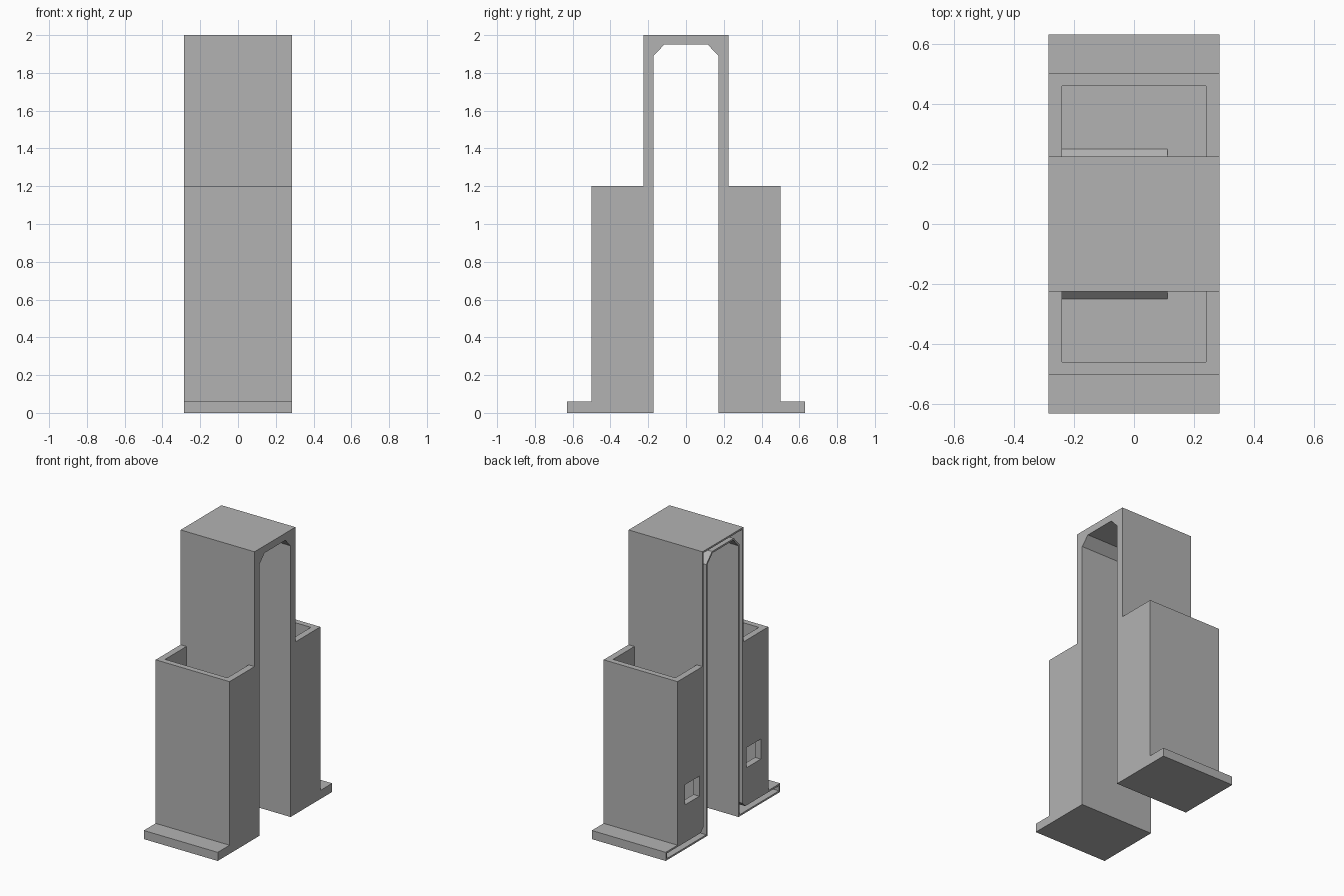
import bpy
import bmesh

cube = bpy.data.objects.get("Cube")
if cube:
    bpy.data.objects.remove(cube, do_unlink=True)

grey = bpy.data.materials.new("plain grey")
grey.use_nodes = True
grey.diffuse_color = (0.45, 0.45, 0.45, 1)
grey.node_tree.nodes["Principled BSDF"].inputs["Base Color"].default_value = grey.diffuse_color


def prism(name, outline, low, high, axis):
    """Extrude a (y, z) outline along x, or an (x, y) outline along z."""
    bm = bmesh.new()
    place = (lambda p: (low, *p)) if axis == "x" else (lambda p: (*p, low))
    face = bm.faces.new([bm.verts.new(place(p)) for p in outline])
    new = bmesh.ops.extrude_face_region(bm, geom=[face])["geom"]
    shift = (high - low, 0, 0) if axis == "x" else (0, 0, high - low)
    bmesh.ops.translate(bm, vec=shift,
                        verts=[v for v in new if isinstance(v, bmesh.types.BMVert)])
    bmesh.ops.recalc_face_normals(bm, faces=bm.faces)
    mesh = bpy.data.meshes.new(name)
    bm.to_mesh(mesh)
    bm.free()
    mesh.materials.append(grey)
    obj = bpy.data.objects.new(name, mesh)
    bpy.context.collection.objects.link(obj)
    return obj


def both_sides(half):
    return half + [(-y, z) for y, z in reversed(half)]


def cut(obj, *cutters):
    for cutter in cutters:
        mod = obj.modifiers.new("cut", "BOOLEAN")
        mod.operation = "DIFFERENCE"
        mod.solver = "EXACT"
        mod.object = cutter
        cutter.hide_render = True
        cutter.hide_viewport = True
        cutter.display_type = "WIRE"


W = 0.285          # half width
INNER = 0.24       # half width of the pockets
LEG = 0.225        # outer face of the arch
FOOT = 0.06        # foot thickness
T = 0.012          # skin around the channel

# Arch with its two feet
arch = prism("arch_and_feet", both_sides([
    (LEG, 2), (LEG, FOOT), (0.63, FOOT), (0.63, 0),
    (0.172, 0), (0.172, 1.89), (0.115, 1.95)]), -W, W, "x")

# Narrow channel, open on the right side, following the arch into the feet
channel = prism("channel_cutter", both_sides([
    (LEG - T, 2 - T), (LEG - T, 0.08), (0.245, FOOT - T), (0.63 - T, FOOT - T),
    (0.63 - T, T), (0.172 + T, T), (0.172 + T, 1.895), (0.12, 1.95 + T)]),
    -W - 0.1, 0.1, "x")
cut(arch, channel)

for side, label in ((1, "back"), (-1, "front")):
    # Open-topped holder wall
    plan = [(-W, LEG), (-W, 0.5), (W, 0.5), (W, LEG),
            (INNER, LEG), (INNER, 0.46), (-INNER, 0.46), (-INNER, LEG)]
    holder = prism(label + "_holder", [(x, side * y) for x, y in plan], FOOT, 1.2, "z")

    # Small window into the pocket
    window = prism(label + "_window_cutter",
                   [(side * y, z) for y, z in ((0.26, 0.31), (0.417, 0.31),
                                               (0.417, 0.45), (0.26, 0.45))],
                   -W - 0.1, -0.2, "x")
    cut(holder, channel, window)

    # Sloped cover where the channel turns into the foot
    cover = prism(label + "_channel_cover",
                  [(side * y, z) for y, z in ((LEG, FOOT), (0.25, FOOT), (LEG, 0.085))],
                  -INNER, 0.112, "x")
    cut(cover, channel)

# Apply the cuts and remove the cutters
bpy.context.view_layer.update()
graph = bpy.context.evaluated_depsgraph_get()
for obj in [o for o in bpy.data.objects if o.type == "MESH" and o.modifiers]:
    mesh = bpy.data.meshes.new_from_object(obj.evaluated_get(graph))
    obj.modifiers.clear()
    obj.data = mesh
for obj in [o for o in bpy.data.objects if o.name.endswith("_cutter")]:
    bpy.data.objects.remove(obj, do_unlink=True)
